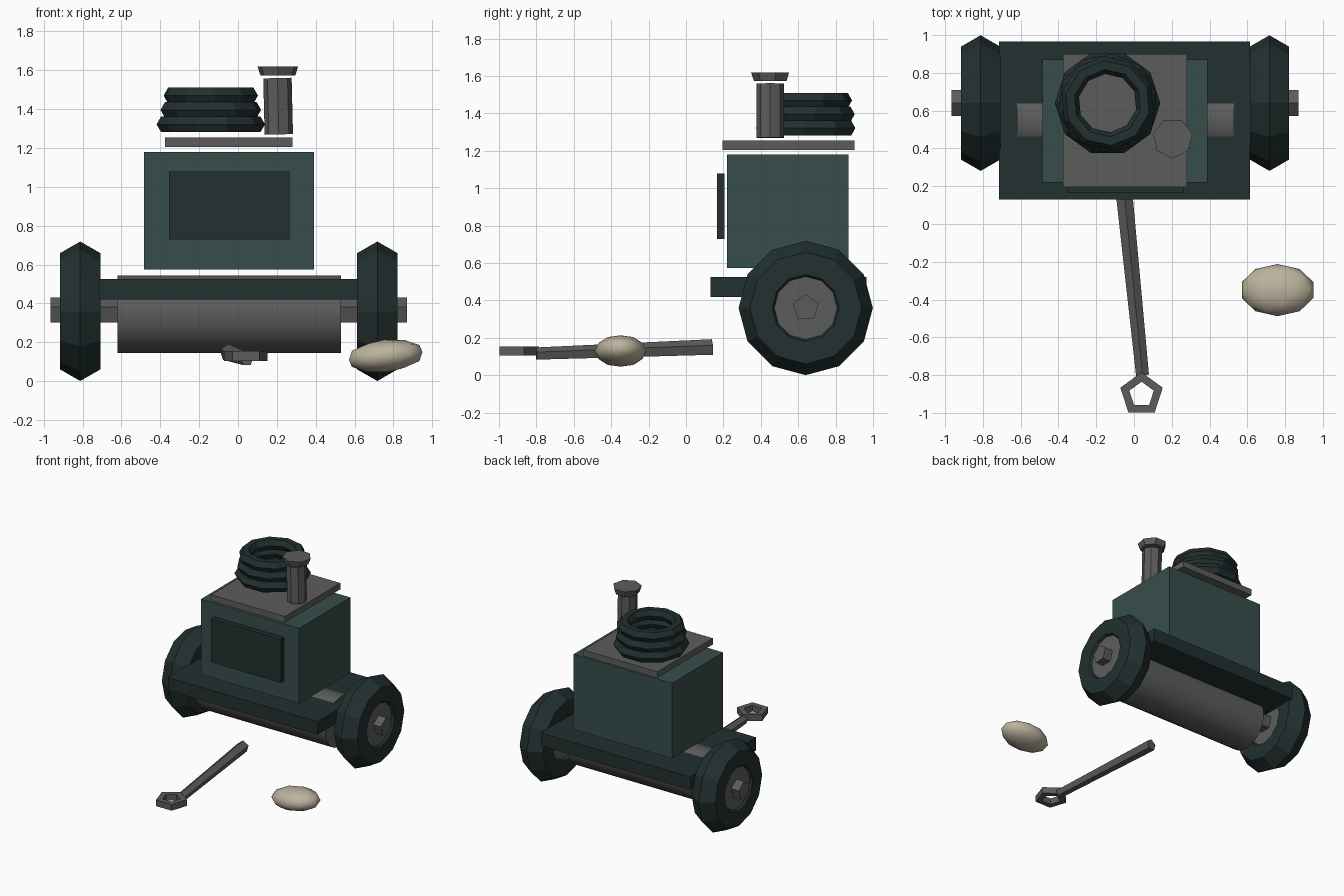
import bpy, bmesh, math
from mathutils import Vector, Matrix

cube = bpy.data.objects.get("Cube")
if cube:
    bpy.data.objects.remove(cube, do_unlink=True)


def material(name, rgb):
    m = bpy.data.materials.new(name)
    m.use_nodes = True
    m.diffuse_color = (*rgb, 1)
    m.node_tree.nodes["Principled BSDF"].inputs["Base Color"].default_value = (*rgb, 1)
    return m


teal = material("teal_paint", (0.037, 0.076, 0.070))
dark = material("dark_rubber", (0.016, 0.029, 0.029))
grey = material("dull_metal", (0.108, 0.110, 0.102))
tan = material("tan_stone", (0.50, 0.45, 0.34))


def finish(name, bm, mat, smooth=False):
    bmesh.ops.recalc_face_normals(bm, faces=bm.faces)
    mesh = bpy.data.meshes.new(name)
    bm.to_mesh(mesh)
    bm.free()
    mesh.materials.append(mat)
    obj = bpy.data.objects.new(name, mesh)
    bpy.context.collection.objects.link(obj)
    if smooth:
        bpy.ops.object.select_all(action="DESELECT")
        obj.select_set(True)
        bpy.context.view_layer.objects.active = obj
        bpy.ops.object.shade_smooth_by_angle(angle=math.radians(40))
    return obj


def box(name, mat, lo, hi):
    lo, hi = Vector(lo), Vector(hi)
    bm = bmesh.new()
    bmesh.ops.create_cube(bm, size=1)
    bmesh.ops.scale(bm, vec=hi - lo, verts=bm.verts)
    bmesh.ops.translate(bm, vec=(lo + hi) / 2, verts=bm.verts)
    return finish(name, bm, mat)


def rod(name, mat, a, b, r1, r2, sides, smooth=False):
    # Prism or tapered cylinder running from a to b
    a, b = Vector(a), Vector(b)
    turn = (b - a).to_track_quat("Z", "Y").to_matrix().to_4x4()
    bm = bmesh.new()
    bmesh.ops.create_cone(bm, cap_ends=True, segments=sides, radius1=r1, radius2=r2,
                          depth=(b - a).length,
                          matrix=Matrix.Translation((a + b) / 2) @ turn)
    return finish(name, bm, mat, smooth)


def ring(name, mat, center, profile, sides, turn=Matrix(), phase=0):
    # Closed (radius, height) profile swept around the local z axis
    bm = bmesh.new()
    place = Matrix.Translation(center) @ turn
    loops = []
    for i in range(sides):
        t = phase + math.tau * i / sides
        loops.append([bm.verts.new(place @ Vector((r * math.cos(t), r * math.sin(t), h)))
                      for r, h in profile])
    n = len(profile)
    for i in range(sides):
        p, q = loops[i], loops[(i + 1) % sides]
        for j in range(n):
            k = (j + 1) % n
            bm.faces.new((p[j], q[j], q[k], p[k]))
    return finish(name, bm, mat)


def hexagon(major, minor):
    return [(major + minor * math.cos(i * math.pi / 3), minor * math.sin(i * math.pi / 3))
            for i in range(6)]


# Engine housing, front panel, lid and chassis
box("engine_housing", teal, (-0.485, 0.22, 0.575), (0.39, 0.87, 1.18))
box("front_panel", dark, (-0.355, 0.165, 0.73), (0.265, 0.205, 1.08))
box("lid_plate", grey, (-0.375, 0.195, 1.205), (0.28, 0.9, 1.255))
box("chassis", dark, (-0.715, 0.13, 0.42), (0.615, 0.965, 0.525))

# Drum under the chassis
rod("drum", grey, (-0.62, 0.55, 0.345), (0.53, 0.55, 0.345), 0.2, 0.2, 28, True)

# Axle and wheels
rod("axle", grey, (-0.965, 0.64, 0.36), (0.87, 0.64, 0.36), 0.072, 0.072, 5)
sideways = Matrix.Rotation(math.pi / 2, 4, "Y")
for side, x in (("right", -0.812), ("left", 0.717)):
    ring(side + "_tyre", dark, (x, 0.64, 0.36), hexagon(0.239, 0.12), 12, sideways)
    rod(side + "_hub", grey, (x - 0.085, 0.64, 0.36), (x + 0.085, 0.64, 0.36),
        0.188, 0.188, 8)

# Coiled hose on the lid
for i, major in enumerate((0.232, 0.217, 0.202)):
    ring(f"hose_coil_{i + 1}", dark, (-0.14, 0.64, 1.322 + 0.074 * i),
         hexagon(major, 0.047), 10, phase=0.2 * i)

# Exhaust pipe with cap
rod("exhaust_pipe", grey, (0.21, 0.45, 1.27), (0.203, 0.45, 1.56), 0.073, 0.073, 8)
rod("exhaust_cap", grey, (0.205, 0.455, 1.573), (0.205, 0.455, 1.62), 0.092, 0.107, 7)

# Tow bar with eye at its end
rod("tow_bar", grey, (-0.05, 0.14, 0.147), (0.045, -0.8, 0.113), 0.046, 0.036, 5)
ring("tow_eye", grey, (0.04, -0.903, 0.13),
     [(0.118, -0.025), (0.118, 0.025), (0.068, 0.025), (0.068, -0.025)], 5,
     phase=math.pi / 2)

# Loose stone
bm = bmesh.new()
bmesh.ops.create_icosphere(bm, subdivisions=2, radius=1)
bmesh.ops.transform(bm, verts=bm.verts, matrix=Matrix.Translation((0.76, -0.35, 0.13))
                    @ Matrix.Rotation(math.radians(-6), 4, "Y")
                    @ Matrix.Diagonal((0.2, 0.138, 0.084, 1)))
finish("stone", bm, tan, True)
